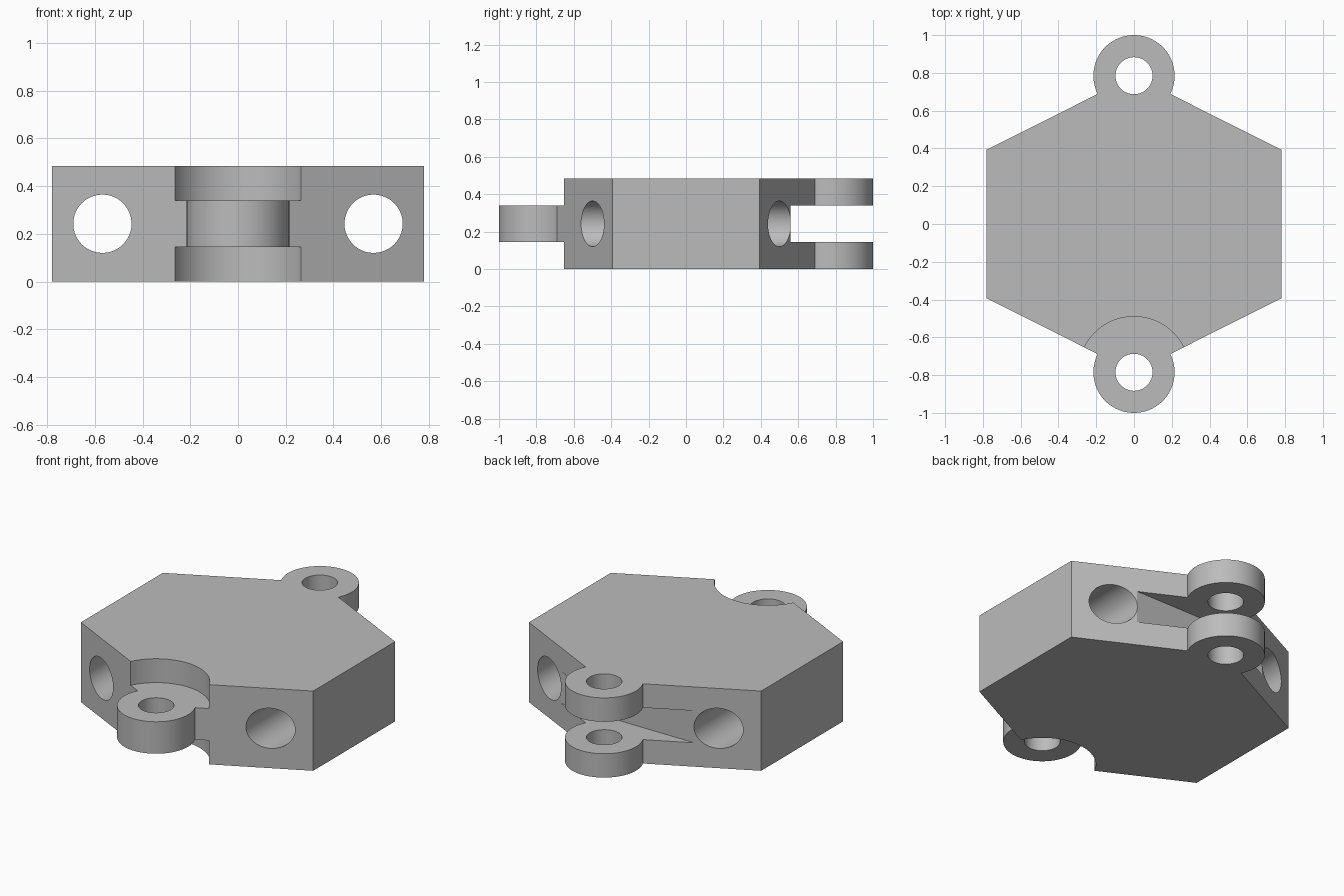
import bpy, math

cube = bpy.data.objects.get("Cube")
if cube:
    bpy.data.objects.remove(cube, do_unlink=True)

HEIGHT = 0.484
HALF_W = 0.78         # half width across the flat sides
SHOULDER = 0.393      # y of the side corners
PIVOT = 0.785         # y of the hinge centres and hexagon points
LUG_R, PIN_R, RECESS_R = 0.215, 0.098, 0.295
GAP_LOW, GAP_HIGH = 0.145, 0.339

grey = bpy.data.materials.new("plain grey")
grey.use_nodes = True
colour = (0.5, 0.5, 0.5, 1)
grey.diffuse_color = colour
grey.node_tree.nodes["Principled BSDF"].inputs["Base Color"].default_value = colour


def prism(name, outline, z0, z1):
    """Solid made from a counter-clockwise outline between two heights."""
    n = len(outline)
    verts = [(x, y, z) for z in (z0, z1) for x, y in outline]
    faces = [tuple(reversed(range(n))), tuple(range(n, 2 * n))]
    faces += [(i, (i + 1) % n, n + (i + 1) % n, n + i) for i in range(n)]
    mesh = bpy.data.meshes.new(name)
    mesh.from_pydata(verts, [], faces)
    mesh.materials.append(grey)
    obj = bpy.data.objects.new(name, mesh)
    bpy.context.collection.objects.link(obj)
    return obj


def disc(name, y, radius, z0, z1, sides=96):
    angles = [2 * math.pi * i / sides for i in range(sides)]
    return prism(name, [(radius * math.cos(a), y + radius * math.sin(a)) for a in angles], z0, z1)


def combine(target, tool, operation):
    """Apply a boolean and discard the tool."""
    tool.hide_render = True
    mod = target.modifiers.new(operation, 'BOOLEAN')
    mod.operation, mod.solver, mod.object = operation, 'EXACT', tool
    bpy.context.view_layer.objects.active = target
    bpy.ops.object.modifier_apply(modifier=mod.name)
    bpy.data.objects.remove(tool, do_unlink=True)


# Hexagonal block
body = prism("hinged_block", [(HALF_W, -SHOULDER), (HALF_W, SHOULDER), (0, PIVOT),
                              (-HALF_W, SHOULDER), (-HALF_W, -SHOULDER), (0, -PIVOT)], 0, HEIGHT)

# Hinge lugs at both points
for y in (-PIVOT, PIVOT):
    combine(body, disc("lug", y, LUG_R, 0, HEIGHT), 'UNION')

# Round clearance above and below the front tongue
for z0, z1 in ((-0.1, GAP_LOW), (GAP_HIGH, HEIGHT + 0.1)):
    combine(body, disc("recess_cutter", -PIVOT, RECESS_R, z0, z1), 'DIFFERENCE')

# Straight slot that splits the back lug into a fork
slot = prism("slot_cutter", [(-1, 0.56), (1, 0.56), (1, 1.2), (-1, 1.2)], GAP_LOW, GAP_HIGH)
combine(body, slot, 'DIFFERENCE')

# Pin holes through the lugs
for y in (-PIVOT, PIVOT):
    combine(body, disc("pin_cutter", y, PIN_R, -0.1, HEIGHT + 0.1), 'DIFFERENCE')

# Long round bores running front to back
for side in (-1, 1):
    bore = disc("bore_cutter", 0, 0.122, -1.2, 1.2)
    bore.rotation_euler.x = math.pi / 2
    bore.location = (side * 0.568, 0, HEIGHT / 2)
    bpy.context.view_layer.update()
    combine(body, bore, 'DIFFERENCE')

# Smooth round walls, crisp edges
bpy.ops.object.select_all(action='DESELECT')
body.select_set(True)
bpy.context.view_layer.objects.active = body
bpy.ops.object.shade_smooth_by_angle(angle=math.radians(20))
